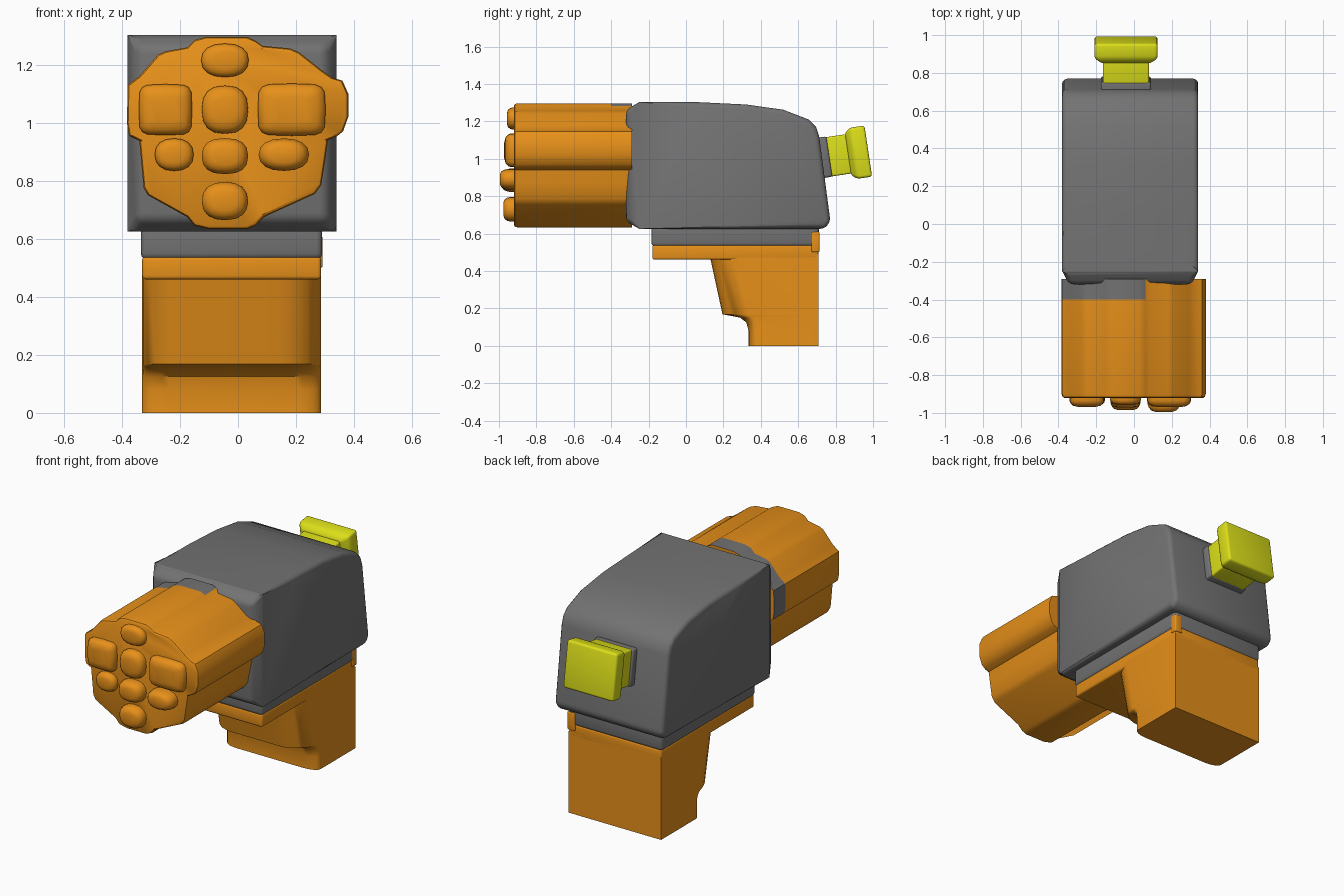
import bpy, bmesh
from math import sin, cos, pi, radians, copysign
from mathutils import Matrix, Vector

if "Cube" in bpy.data.objects:
    bpy.data.objects.remove(bpy.data.objects["Cube"])

def material(name, rgb):
    m = bpy.data.materials.new(name)
    m.diffuse_color = (*rgb, 1)
    m.use_nodes = True
    m.node_tree.nodes["Principled BSDF"].inputs["Base Color"].default_value = m.diffuse_color
    return m

ORANGE = material("orange", (0.80, 0.28, 0.01))
YELLOW = material("yellow", (0.72, 0.74, 0.01))
GREY = material("grey", (0.17, 0.17, 0.17))

def loft(rings):
    """Closed skin through equal-length rings of points, capped at both ends."""
    bm = bmesh.new()
    vs = [[bm.verts.new(p) for p in r] for r in rings]
    n = len(vs[0])
    for a, b in zip(vs, vs[1:]):
        for i in range(n):
            bm.faces.new((a[i], a[(i + 1) % n], b[(i + 1) % n], b[i]))
    bm.faces.new(vs[0])
    bm.faces.new(vs[-1])
    bmesh.ops.recalc_face_normals(bm, faces=bm.faces)
    return bm

def bevel(bm, width, segments=3, angle=30):
    edges = [e for e in bm.edges if e.calc_face_angle(0) > radians(angle)]
    bmesh.ops.bevel(bm, geom=edges, offset=width, segments=segments,
                    profile=0.5, affect='EDGES', clamp_overlap=True)

def finish(bm, name, *mats, angle=35):
    bmesh.ops.recalc_face_normals(bm, faces=bm.faces)
    me = bpy.data.meshes.new(name)
    bm.to_mesh(me)
    bm.free()
    for m in mats:
        me.materials.append(m)
    ob = bpy.data.objects.new(name, me)
    bpy.context.collection.objects.link(ob)
    bpy.ops.object.select_all(action='DESELECT')
    ob.select_set(True)
    bpy.context.view_layer.objects.active = ob
    bpy.ops.object.shade_smooth_by_angle(angle=radians(angle))
    return ob

def box(name, lo, hi, mat, width, tilt=None):
    """Bevelled box; tilt = (angle, pivot) turns it about the x direction."""
    bm = loft([[(x, lo[1], lo[2]), (x, hi[1], lo[2]), (x, hi[1], hi[2]), (x, lo[1], hi[2])]
               for x in (lo[0], hi[0])])
    bevel(bm, width)
    if tilt:
        bmesh.ops.rotate(bm, cent=tilt[1], verts=bm.verts,
                         matrix=Matrix.Rotation(radians(tilt[0]), 3, 'X'))
    return finish(bm, name, mat)

# Grey main housing: side profile extruded across x, tapered at the front
profile = [(-0.32, 0.665), (-0.25, 0.625), (0.74, 0.625), (0.772, 0.665), (0.712, 1.12),
           (0.695, 1.17), (0.655, 1.21), (0.52, 1.262), (0.32, 1.29), (0.05, 1.303),
           (-0.25, 1.303), (-0.32, 1.262)]
body = loft([[(x, y, z) for y, z in profile] for x in (-0.38, 0.34)])
bmesh.ops.bisect_plane(body, geom=body.verts[:] + body.edges[:] + body.faces[:],
                       plane_co=(0, -0.25, 0), plane_no=(0, 1, 0))
for v in body.verts:
    if v.co.y < -0.26:
        v.co.x = -0.02 + (v.co.x + 0.02) * 0.9
bevel(body, 0.032)
finish(body, "housing", GREY)

# Neck under the housing, orange rail and the small rear corner tab
box("neck", (-0.335, -0.185, 0.53), (0.29, 0.71, 0.66), GREY, 0.02)
box("rail", (-0.33, -0.18, 0.46), (0.286, 0.708, 0.54), ORANGE, 0.012)
box("corner_tab", (0.24, 0.67, 0.50), (0.292, 0.714, 0.61), ORANGE, 0.008)

# Grip: horizontal sections with rounded front corners and a step near the foot
def grip_ring(z, front, depth, width):
    half = [(0.308, 0.708)]
    for k in range(7):
        a = k / 6 * pi / 2
        half.append((0.308 - width * (1 - cos(a)), front + depth * (1 - sin(a))))
    return ([(-0.022 + x, y, z) for x, y in half] +
            [(-0.022 - x, y, z) for x, y in reversed(half)])

grip = loft([grip_ring(*r) for r in [
    (0.0, 0.335, 0.04, 0.09), (0.08, 0.335, 0.04, 0.09), (0.125, 0.322, 0.05, 0.09),
    (0.15, 0.29, 0.07, 0.10), (0.16, 0.24, 0.10, 0.12), (0.168, 0.195, 0.14, 0.15),
    (0.49, 0.125, 0.15, 0.15)]])
finish(grip, "grip", ORANGE)

# Barrel cluster: lobed outline, rounded front rim, part grey rear collar
outline = [(-0.15, 1.285), (-0.11, 1.296), (0.03, 1.296), (0.06, 1.283), (0.085, 1.265),
           (0.18, 1.256), (0.21, 1.243), (0.29, 1.18), (0.325, 1.155), (0.36, 1.145),
           (0.38, 1.10), (0.38, 1.02), (0.362, 0.97), (0.34, 0.953), (0.31, 0.94),
           (0.30, 0.87), (0.287, 0.785), (0.265, 0.755), (0.09, 0.675), (0.06, 0.645),
           (0.03, 0.633), (-0.10, 0.633), (-0.15, 0.645), (-0.175, 0.675), (-0.31, 0.75),
           (-0.325, 0.775), (-0.34, 0.937), (-0.375, 0.955), (-0.383, 1.0), (-0.38, 1.13),
           (-0.34, 1.16), (-0.275, 1.235), (-0.25, 1.246), (-0.175, 1.26)]
barrel = loft([[(x * s, y, 0.97 + (z - 0.97) * s) for x, z in outline]
               for y, s in [(-0.92, 0.965), (-0.915, 0.988), (-0.90, 1), (-0.40, 1), (-0.29, 1)]])
for f in barrel.faces:
    c = f.calc_center_median()
    if -0.399 < c.y < -0.291 and c.x < 0.05 and c.z > 0.94:
        f.material_index = 1
finish(barrel, "barrel_cluster", ORANGE, GREY)

# Rounded muzzle studs: x, z, half width, half height, tip y, squareness
studs = [(-0.045, 1.215, 0.082, 0.058, -0.957, 2.3), (-0.25, 1.045, 0.092, 0.088, -0.968, 5),
         (-0.045, 1.045, 0.08, 0.083, -0.972, 2.5), (0.185, 1.045, 0.117, 0.09, -0.97, 5),
         (-0.22, 0.89, 0.067, 0.056, -0.96, 2.3), (-0.045, 0.885, 0.08, 0.062, -0.985, 2.5),
         (0.158, 0.89, 0.087, 0.056, -0.995, 2.3), (-0.045, 0.73, 0.08, 0.066, -0.977, 2.3)]

def superellipse(a, p):
    return [copysign(abs(t) ** (2 / p), t) for t in (cos(a), sin(a))]

for i, (x, z, w, h, tip, p) in enumerate(studs):
    unit = [superellipse(k * pi / 8, p) for k in range(16)]
    rings = [[(x + w * s * u, -0.91 + (tip + 0.91) * t, z + h * s * v) for u, v in unit]
             for s, t in [(1, 0), (1, 0.45), (0.93, 0.7), (0.78, 0.9), (0.5, 1)]]
    finish(loft(rings), f"muzzle_stud_{i + 1}", ORANGE, angle=50)

# Rear pull handle, tilted upward: grey mount, yellow stem and cap
tilt = (8.5, Vector((0, 0.936, 1.035)))
box("handle_mount", (-0.175, 0.66, 0.928), (0.09, 0.765, 1.146), GREY, 0.012, tilt)
box("handle_stem", (-0.165, 0.70, 0.93), (0.08, 0.92, 1.142), YELLOW, 0.01, tilt)
cap = loft([[(-0.042 + sx * w, y, 1.035 + sz * h) for sx, sz in ((-1, -1), (1, -1), (1, 1), (-1, 1))]
            for y, w, h in [(0.865, 0.13, 0.113), (0.895, 0.167, 0.138), (0.975, 0.167, 0.138)]])
bevel(cap, 0.014)
bmesh.ops.rotate(cap, cent=tilt[1], verts=cap.verts, matrix=Matrix.Rotation(radians(tilt[0]), 3, 'X'))
finish(cap, "handle_cap", YELLOW)
